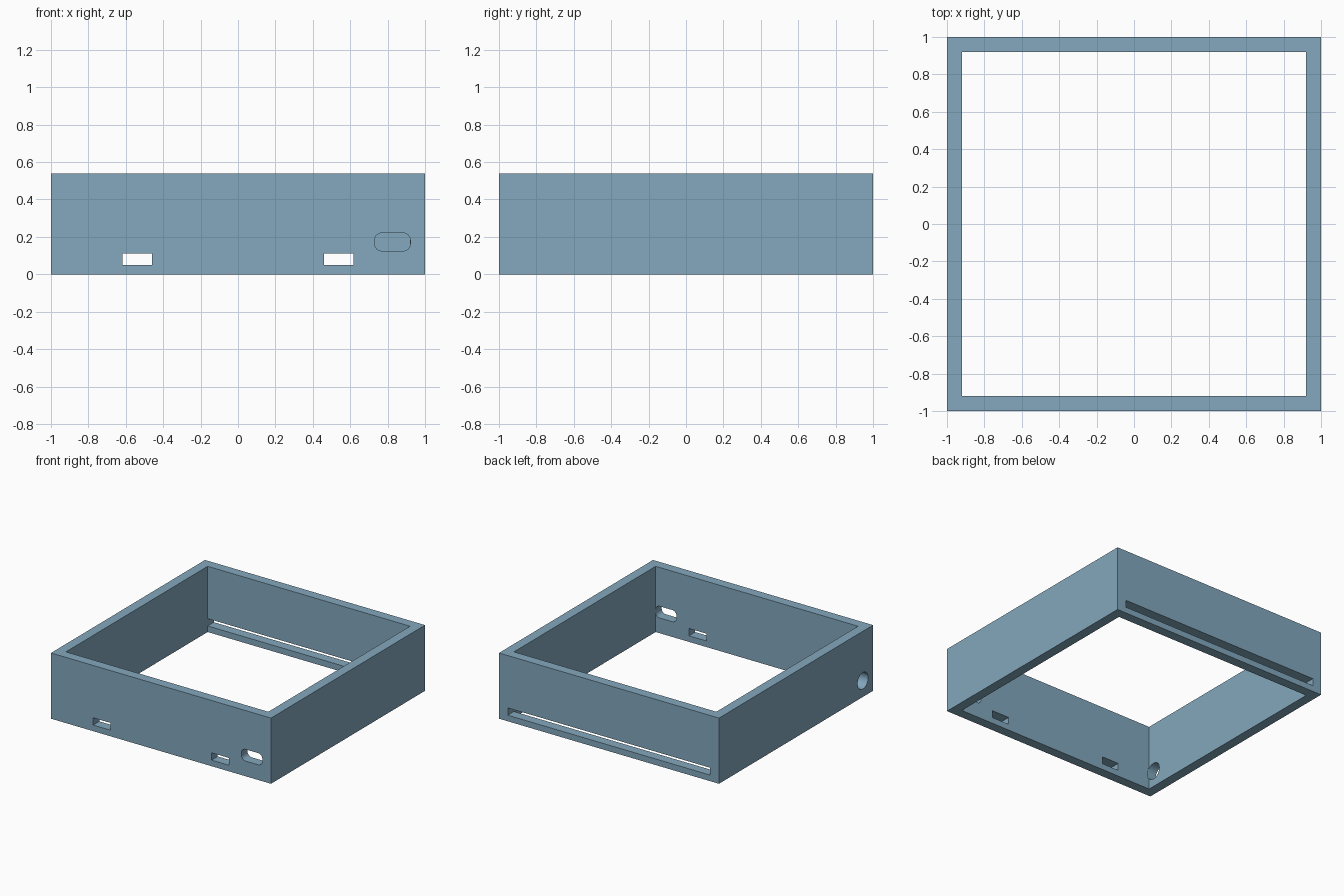
import bpy, bmesh, math
from mathutils import Matrix, Vector

if "Cube" in bpy.data.objects:
    bpy.data.objects.remove(bpy.data.objects["Cube"])

WALL, HEIGHT = 0.08, 0.54

blue = bpy.data.materials.new("dusty blue")
blue.diffuse_color = (0.227, 0.392, 0.509, 1)
blue.use_nodes = True
blue.node_tree.nodes["Principled BSDF"].inputs["Base Color"].default_value = blue.diffuse_color


def make_object(name, bm):
    bmesh.ops.recalc_face_normals(bm, faces=bm.faces)
    mesh = bpy.data.meshes.new(name)
    bm.to_mesh(mesh)
    bm.free()
    mesh.materials.append(blue)
    obj = bpy.data.objects.new(name, mesh)
    bpy.context.collection.objects.link(obj)
    return obj


def box(name, x, y, z):
    bm = bmesh.new()
    size = Vector((x[1] - x[0], y[1] - y[0], z[1] - z[0]))
    mid = Vector((sum(x), sum(y), sum(z))) / 2
    bmesh.ops.create_cube(bm, size=1, matrix=Matrix.Translation(mid) @ Matrix.Diagonal(size).to_4x4())
    return make_object(name, bm)


def prism(name, points, offset):
    """Extrude a closed outline along an offset."""
    bm = bmesh.new()
    face = bm.faces.new([bm.verts.new(p) for p in points])
    ext = bmesh.ops.extrude_face_region(bm, geom=[face], use_keep_orig=True)
    moved = [v for v in ext["geom"] if isinstance(v, bmesh.types.BMVert)]
    bmesh.ops.translate(bm, verts=moved, vec=offset)
    return make_object(name, bm)


def rounded_outline(cx, cz, w, h, r, y, steps=8):
    pts = []
    for q, (sx, sz) in enumerate([(1, 1), (-1, 1), (-1, -1), (1, -1)]):
        for i in range(steps + 1):
            a = math.pi / 2 * (q + i / steps)
            pts.append((cx + sx * (w / 2 - r) + r * math.cos(a), y,
                        cz + sz * (h / 2 - r) + r * math.sin(a)))
    return pts


# Open square frame
frame = box("case_frame", (-1, 1), (-1, 1), (0, HEIGHT))
inner = 1 - WALL
cutters = [box("inner_opening", (-inner, inner), (-inner, inner), (-0.1, HEIGHT + 0.1))]

# Pair of rectangular slots in the front wall
for s in (-1, 1):
    cutters.append(box("front_slot", sorted((s * 0.46, s * 0.617)), (-1.1, -0.9), (0.05, 0.11)))

# Rounded port in the front wall
cutters.append(prism("front_port", rounded_outline(0.826, 0.173, 0.19, 0.096, 0.038, -1.1), (0, 0.2, 0)))

# Long slot in the back wall
cutters.append(box("back_slot", (-inner, inner), (0.9, 1.1), (0.05, 0.11)))

# Round hole in the left wall, near the front corner
circle = [(-1.1, -0.868 + 0.068 * math.cos(a), 0.133 + 0.068 * math.sin(a))
          for a in (math.tau * i / 32 for i in range(32))]
cutters.append(prism("side_hole", circle, (0.19, 0, 0)))

# Cut every opening, then drop the cutters
bpy.context.view_layer.objects.active = frame
for cutter in cutters:
    mod = frame.modifiers.new(cutter.name, "BOOLEAN")
    mod.operation, mod.solver, mod.object = "DIFFERENCE", "EXACT", cutter
    bpy.ops.object.modifier_apply(modifier=mod.name)
    bpy.data.objects.remove(cutter)

frame.select_set(True)
bpy.ops.object.shade_smooth_by_angle(angle=math.radians(30))
